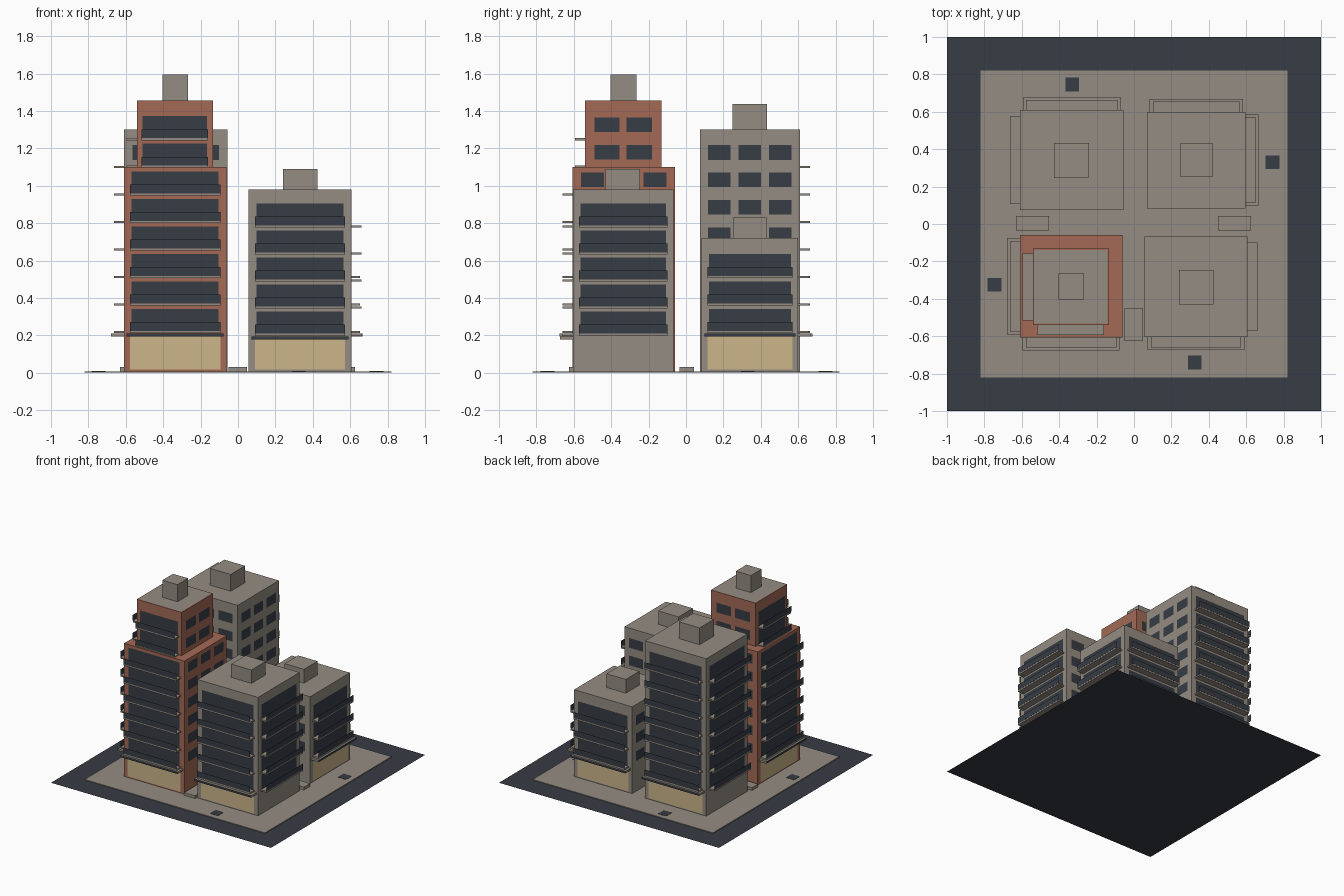
import bpy
import bmesh
from mathutils import Matrix, Vector

if "Cube" in bpy.data.objects:
    bpy.data.objects.remove(bpy.data.objects["Cube"])


def material(name, rgb):
    m = bpy.data.materials.new(name)
    m.use_nodes = True
    m.diffuse_color = (*rgb, 1)
    m.node_tree.nodes["Principled BSDF"].inputs["Base Color"].default_value = (*rgb, 1)
    return m


CONCRETE = material("warm grey concrete", (0.296, 0.262, 0.223))
BRICK = material("terracotta brick", (0.367, 0.144, 0.093))
DARK = material("dark slate", (0.038, 0.045, 0.058))
SHOP = material("lit shop tan", (0.604, 0.462, 0.254))

SIDES = {"front": (0, -1), "right": (1, 0), "back": (0, 1), "left": (-1, 0)}
PITCH = 0.147


def box(bm, lo, hi):
    lo, hi = Vector(lo), Vector(hi)
    place = Matrix.Translation((lo + hi) / 2) @ Matrix.Diagonal((*(hi - lo), 1))
    bmesh.ops.create_cube(bm, size=1, matrix=place)


def finish(bm, name, mats):
    mesh = bpy.data.meshes.new(name)
    bm.to_mesh(mesh)
    bm.free()
    for m in mats:
        mesh.materials.append(m)
    ob = bpy.data.objects.new(name, mesh)
    bpy.context.collection.objects.link(ob)
    return ob


def block(name, mat, lo, hi):
    bm = bmesh.new()
    box(bm, lo, hi)
    return finish(bm, name, [mat])


class Wall:
    """One side of a rectangular volume, addressed by offset along, out and up."""

    def __init__(self, rect, side):
        x0, x1, y0, y1 = rect
        nx, ny = SIDES[side]
        self.n = Vector((nx, ny, 0))
        self.t = Vector((-ny, nx, 0))
        half = Vector(((x1 - x0) / 2, (y1 - y0) / 2, 0))
        self.mid = Vector(((x0 + x1) / 2, (y0 + y1) / 2, 0)) + self.n * abs(self.n.dot(half))
        self.width = 2 * abs(self.t.dot(half))

    def at(self, u, out, z):
        return self.mid + self.t * u * self.width + self.n * out + Vector((0, 0, z))

    def panel(self, bm, u, w, out, z0, z1):
        corners = ((u - w / 2, z0), (u + w / 2, z0), (u + w / 2, z1), (u - w / 2, z1))
        bm.faces.new([bm.verts.new(self.at(a, out, z)) for a, z in corners])

    def slab(self, bm, w, depth, z0, z1):
        a, b = self.at(-w / 2, 0, z0), self.at(w / 2, depth, z1)
        box(bm, map(min, a, b), map(max, a, b))


def storeys(name, rect, base, floors, pitch, balcony_sides, columns, reach):
    windows, slabs, rails = bmesh.new(), bmesh.new(), bmesh.new()
    for side in SIDES:
        wall = Wall(rect, side)
        for k in range(floors):
            z = base + k * pitch
            if side in balcony_sides:
                # wide glazing behind a balcony with a thin railing sheet
                wall.panel(windows, 0, 0.85, 0.003, z, z + 0.118)
                wall.slab(slabs, 0.88, reach, z - 0.012, z)
                wall.panel(rails, 0, 0.88, reach + 0.001, z, z + 0.048)
            else:
                # row of small windows
                spread, w = (0.305, 0.225) if columns == 3 else (0.21, 0.33)
                for c in range(columns):
                    u = spread * (2 * c / (columns - 1) - 1)
                    wall.panel(windows, u, w, 0.003, z + 0.033, z + 0.112)
    finish(windows, name + "_windows", [DARK])
    finish(slabs, name + "_balcony_slabs", [CONCRETE])
    finish(rails, name + "_balcony_rails", [DARK])


def shopfronts(name, rect, sides, top):
    glass, awnings, fascias = bmesh.new(), bmesh.new(), bmesh.new()
    for side in sides:
        wall = Wall(rect, side)
        wall.panel(glass, 0, 0.88, 0.003, 0.017, top)
        wall.slab(awnings, 0.945, 0.068, top, top + 0.016)
        wall.panel(fascias, 0, 0.945, 0.069, top, top + 0.016)
    finish(glass, name + "_shopfronts", [SHOP])
    finish(awnings, name + "_awnings", [CONCRETE])
    finish(fascias, name + "_awning_fascias", [DARK])


def volume(name, mat, rect, z0, z1):
    x0, x1, y0, y1 = rect
    return block(name, mat, (x0, y0, z0), (x1, y1, z1))


# ground sheet and pavement
bm = bmesh.new()
bmesh.ops.create_grid(bm, x_segments=1, y_segments=1, size=1)
finish(bm, "street", [DARK])
block("pavement", CONCRETE, (-0.82, -0.82, 0.001), (0.82, 0.82, 0.007))

# drain covers and low planters
for i, (x, y) in enumerate(((0.74, 0.33), (-0.745, -0.325), (-0.33, 0.745), (0.325, -0.74))):
    block(f"drain_cover_{i + 1}", DARK, (x - 0.037, y - 0.037, 0.006), (x + 0.037, y + 0.037, 0.009))
for i, (x, y, w, d) in enumerate(((-0.543, 0.004, 0.176, 0.08), (0.537, 0.004, 0.176, 0.08),
                                  (-0.002, -0.537, 0.1, 0.176))):
    block(f"planter_{i + 1}", CONCRETE, (x - w / 2, y - d / 2, 0.005), (x + w / 2, y + d / 2, 0.03))

# towers: name, colour, footprint, height, floors, first floor, pitch,
# balcony sides, shop sides, shop top
TOWERS = (
    ("brick_tower", BRICK, (-0.61, -0.062, -0.607, -0.06), 1.1, 6, 0.224, PITCH,
     ("front", "left"), ("front", "left"), 0.195),
    ("corner_block", CONCRETE, (0.057, 0.606, -0.605, -0.067), 0.98, 5, 0.21, 0.1445,
     ("front", "right"), ("front",), 0.178),
    ("low_block", CONCRETE, (0.069, 0.597, 0.084, 0.6), 0.72, 3, 0.224, PITCH,
     ("right", "back"), ("right", "back"), 0.195),
    ("tall_block", CONCRETE, (-0.61, -0.055, 0.074, 0.609), 1.3, 7, 0.224, PITCH,
     ("left", "back"), ("back",), 0.195),
)
for name, mat, rect, height, floors, base, pitch, balconies, shops, top in TOWERS:
    volume(name + "_body", mat, rect, 0.005, height)
    storeys(name, rect, base, floors, pitch, balconies, 3, 0.054)
    shopfronts(name, rect, shops, top)

# set-back upper storeys of the brick tower, with a grey roof panel
upper = (-0.541, -0.135, -0.54, -0.132)
body = volume("brick_tower_upper_body", BRICK, upper, 1.1, 1.455)
storeys("brick_tower_upper", upper, 1.107, 2, PITCH, ("front", "left"), 2, 0.054)
body.data.materials.append(CONCRETE)
bm = bmesh.new()
bm.from_mesh(body.data)
bm.faces.ensure_lookup_table()
roof = max(bm.faces, key=lambda f: f.calc_center_median().z)
bmesh.ops.inset_region(bm, faces=[roof], thickness=0.01)
roof.material_index = 1
bm.to_mesh(body.data)
bm.free()

# rooftop plant rooms
for name, rect, z0, z1 in (
    ("brick_tower", (-0.405, -0.268, -0.403, -0.265), 1.455, 1.595),
    ("corner_block", (0.24, 0.424, -0.431, -0.246), 0.98, 1.09),
    ("low_block", (0.246, 0.422, 0.254, 0.43), 0.72, 0.833),
    ("tall_block", (-0.428, -0.24, 0.248, 0.434), 1.3, 1.438),
):
    volume(name + "_plant_room", CONCRETE, rect, z0, z1)
